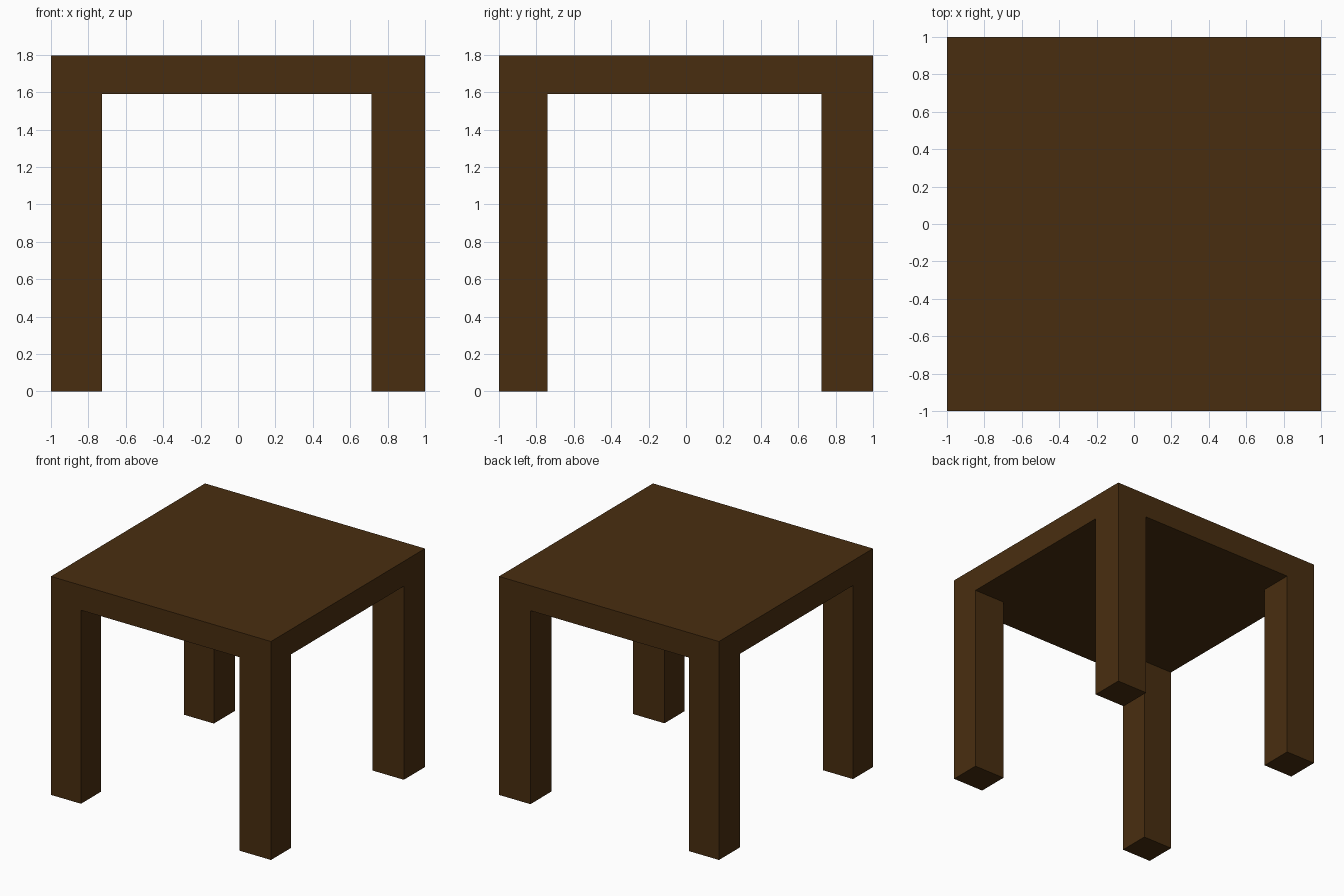
import bpy, bmesh
from mathutils import Vector

if "Cube" in bpy.data.objects:
    bpy.data.objects.remove(bpy.data.objects["Cube"])

TOP, UNDER = 1.795, 1.59
X_CUTS = (-0.727, 0.714)   # inner faces of left / right legs
Y_CUTS = (-0.74, 0.725)    # inner faces of front / back legs

wood = bpy.data.materials.new("dark brown wood")
wood.diffuse_color = (0.066, 0.027, 0.005, 1.0)
wood.use_nodes = True
wood.node_tree.nodes["Principled BSDF"].inputs["Base Color"].default_value = wood.diffuse_color

bm = bmesh.new()

# Square tabletop slab
bmesh.ops.create_cube(bm, size=2.0)
for v in bm.verts:
    v.co.z = TOP if v.co.z > 0 else UNDER

# Cut the slab along the inner leg faces
for axis, cuts in ((0, X_CUTS), (1, Y_CUTS)):
    for c in cuts:
        point, normal = Vector((0, 0, 0)), Vector((0, 0, 0))
        point[axis], normal[axis] = c, 1
        bmesh.ops.bisect_plane(bm, geom=bm.verts[:] + bm.edges[:] + bm.faces[:],
                               plane_co=point, plane_no=normal)

# Extrude the four underside corners down into legs
bm.normal_update()
corners = []
for f in bm.faces:
    m = f.calc_center_median()
    if f.normal.z < -0.5 and abs(m.x) > 0.8 and abs(m.y) > 0.8:
        corners.append(f)
for f in corners:
    new = bmesh.ops.extrude_face_region(bm, geom=[f])["geom"]
    for v in new:
        if isinstance(v, bmesh.types.BMVert):
            v.co.z = 0
    if f.is_valid:
        bmesh.ops.delete(bm, geom=[f], context='FACES_ONLY')

# Merge coplanar faces for clean flat sides
bmesh.ops.dissolve_limit(bm, angle_limit=0.01, verts=bm.verts[:], edges=bm.edges[:])
bmesh.ops.recalc_face_normals(bm, faces=bm.faces[:])

mesh = bpy.data.meshes.new("table")
bm.to_mesh(mesh)
bm.free()
mesh.materials.append(wood)
bpy.context.collection.objects.link(bpy.data.objects.new("table", mesh))
